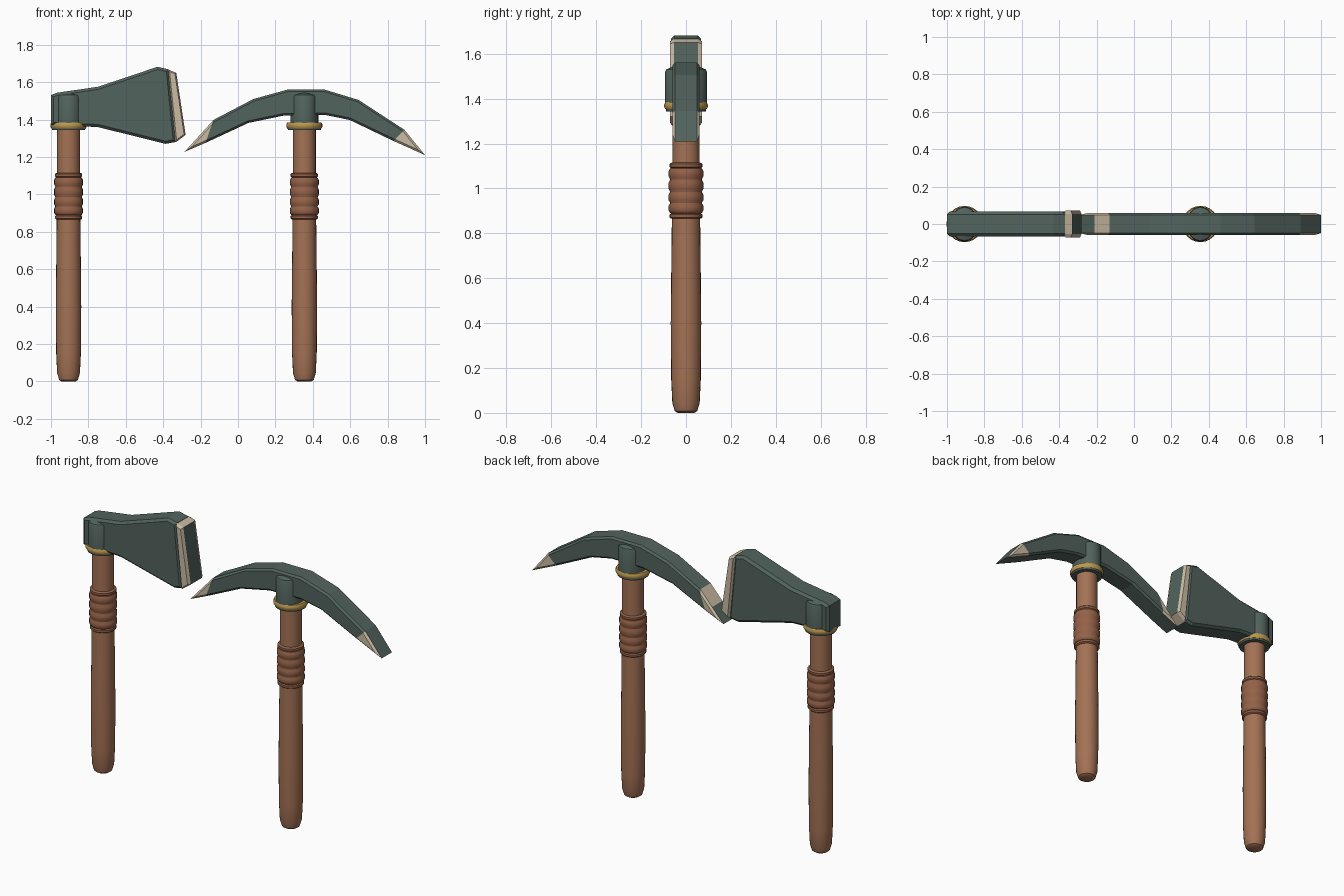
import bpy, bmesh, math
from mathutils import Vector

if "Cube" in bpy.data.objects:
    bpy.data.objects.remove(bpy.data.objects["Cube"])


def material(name, rgb):
    m = bpy.data.materials.new(name)
    m.diffuse_color = (*rgb, 1)
    m.use_nodes = True
    m.node_tree.nodes["Principled BSDF"].inputs["Base Color"].default_value = m.diffuse_color
    return m


WOOD = material("wood", (0.37, 0.168, 0.09))
WRAP = material("leather wrap", (0.30, 0.122, 0.066))
STEEL = material("dark steel", (0.085, 0.125, 0.11))
EDGE = material("honed edge", (0.60, 0.50, 0.37))
BRASS = material("brass", (0.50, 0.32, 0.08))


def finish(bm, name, mats):
    bmesh.ops.recalc_face_normals(bm, faces=bm.faces)
    me = bpy.data.meshes.new(name)
    bm.to_mesh(me)
    bm.free()
    for m in mats:
        me.materials.append(m)
    ob = bpy.data.objects.new(name, me)
    bpy.context.collection.objects.link(ob)
    return ob


def lathe(name, profile, x, mat, sx=1.0, sy=1.0, n=24):
    """Turn (radius, height) points around a vertical axis at x."""
    bm = bmesh.new()
    rings = []
    for r, z in profile:
        rings.append([bm.verts.new((x + sx * r * math.cos(2 * math.pi * i / n),
                                    sy * r * math.sin(2 * math.pi * i / n), z)) for i in range(n)])
    for a, b in zip(rings, rings[1:]):
        for i in range(n):
            j = (i + 1) % n
            bm.faces.new((a[i], a[j], b[j], b[i]))
    bm.faces.new(rings[0])
    bm.faces.new(rings[-1])
    ob = finish(bm, name, [mat])
    bpy.ops.object.select_all(action='DESELECT')
    ob.select_set(True)
    bpy.context.view_layer.objects.active = ob
    bpy.ops.object.shade_smooth_by_angle(angle=math.radians(35))
    return ob


def inset(points, d):
    """Mitred inward offset of a clockwise outline."""
    out = []
    for i, p in enumerate(points):
        p = Vector(p)
        e1 = (p - Vector(points[i - 1])).normalized()
        e2 = (Vector(points[(i + 1) % len(points)]) - p).normalized()
        n1, n2 = Vector((e1.y, -e1.x)), Vector((e2.y, -e2.x))
        out.append(p + (n1 + n2) * d / (1 + n1.dot(n2)))
    return out


def plate(name, outline, half, bevel, depth, rule, cuts=()):
    """Chamfered slab from an x-z outline; rule picks the colour of each face."""
    bm = bmesh.new()
    small = inset(outline, bevel)
    loops = [(small, -half), (outline, depth - half), (outline, half - depth), (small, half)]
    rings = [[bm.verts.new((p[0], y, p[1])) for p in pts] for pts, y in loops]
    n = len(outline)
    for a, b in zip(rings, rings[1:]):
        for i in range(n):
            j = (i + 1) % n
            bm.faces.new((a[i], a[j], b[j], b[i]))
    bm.faces.new(rings[0])
    bm.faces.new(rings[-1])
    for (ax, az), (bx, bz) in cuts:
        bmesh.ops.bisect_plane(bm, geom=bm.verts[:] + bm.edges[:] + bm.faces[:], dist=1e-4,
                               plane_co=(ax, 0, az), plane_no=(bz - az, 0, ax - bx))
    bmesh.ops.recalc_face_normals(bm, faces=bm.faces)
    for f in bm.faces:
        f.normal_update()
        f.material_index = rule(f.calc_center_median(), f.normal)
    return finish(bm, name, [STEEL, EDGE])


# Handle, wrap, collar and socket, shared by both tools
def shaft(x, tool):
    lathe(tool + "_handle", [(0.038, 0), (0.05, 0.008), (0.061, 0.045), (0.066, 0.15), (0.068, 0.4),
                             (0.066, 0.6), (0.063, 0.87), (0.061, 1.12), (0.061, 1.5)], x, WOOD)
    bands = [0.865, 0.89, 0.935, 0.985, 1.04, 1.09, 1.115]
    prof = [(0.06, bands[0])]
    for k, (a, b) in enumerate(zip(bands, bands[1:])):
        r = 0.073 if k in (0, 5) else 0.077
        prof += [(r - 0.006, a + 0.001), (r, a + 0.25 * (b - a)),
                 (r, b - 0.25 * (b - a)), (r - 0.006, b - 0.001)]
    lathe(tool + "_grip_wrap", prof + [(0.06, bands[-1])], x, WRAP)
    lathe(tool + "_lower_collar", [(0.06, 1.343), (0.088, 1.343), (0.091, 1.36), (0.06, 1.36)], x, STEEL)
    lathe(tool + "_brass_collar", [(0.07, 1.353), (0.092, 1.353), (0.097, 1.362), (0.097, 1.374),
                                   (0.092, 1.384), (0.07, 1.384)], x, BRASS)
    lathe(tool + "_socket", [(1, 1.37), (1, 1.52), (0.95, 1.53), (0.55, 1.545)], x, STEEL,
          sx=0.075, sy=0.093)


shaft(-0.906, "axe")
shaft(0.355, "pick")

# Axe head
plate("axe_head", [(-1.0, 1.37), (-1.0, 1.53), (-0.97, 1.543), (-0.75, 1.575), (-0.43, 1.682),
                   (-0.37, 1.668), (-0.332, 1.28), (-0.388, 1.27), (-0.75, 1.36)],
      0.066, 0.014, 0.014, lambda c, n: 0)

# Axe cutting edge: pale cheeks around a dark striking face
plate("axe_blade_edge", [(-0.375, 1.668), (-0.33, 1.65), (-0.28, 1.318), (-0.335, 1.277)],
      0.071, 0.008, 0.018, lambda c, n: 0 if n.x > 0.7 and abs(n.y) < 0.1 else 1)

# Pick head: curved bar with pale pointed tips
left_cut = ((-0.131, 1.398), (-0.174, 1.275))
right_cut = ((0.89, 1.345), (0.83, 1.286))


def pick_colour(c, n):
    left = c.x < -0.131 + (c.z - 1.398) * 0.35
    right = c.x - 0.89 > (c.z - 1.345) * 1.017 and c.x > 0.8
    if abs(n.y) < 0.1:  # rim faces stay dark, apart from the top of the left tip
        return 1 if left and n.z > 0 and c.x > -0.21 else 0
    return 1 if left or right else 0


plate("pick_head", [(-0.286, 1.227), (-0.131, 1.398), (0.083, 1.51), (0.265, 1.56), (0.463, 1.56),
                    (0.644, 1.505), (0.89, 1.345), (1.0, 1.21), (0.83, 1.286), (0.596, 1.398),
                    (0.463, 1.425), (0.249, 1.422), (0.056, 1.382), (-0.174, 1.275)],
      0.06, 0.011, 0.011, pick_colour, [left_cut, right_cut, ((-0.21, 1.2), (-0.21, 1.5))])
